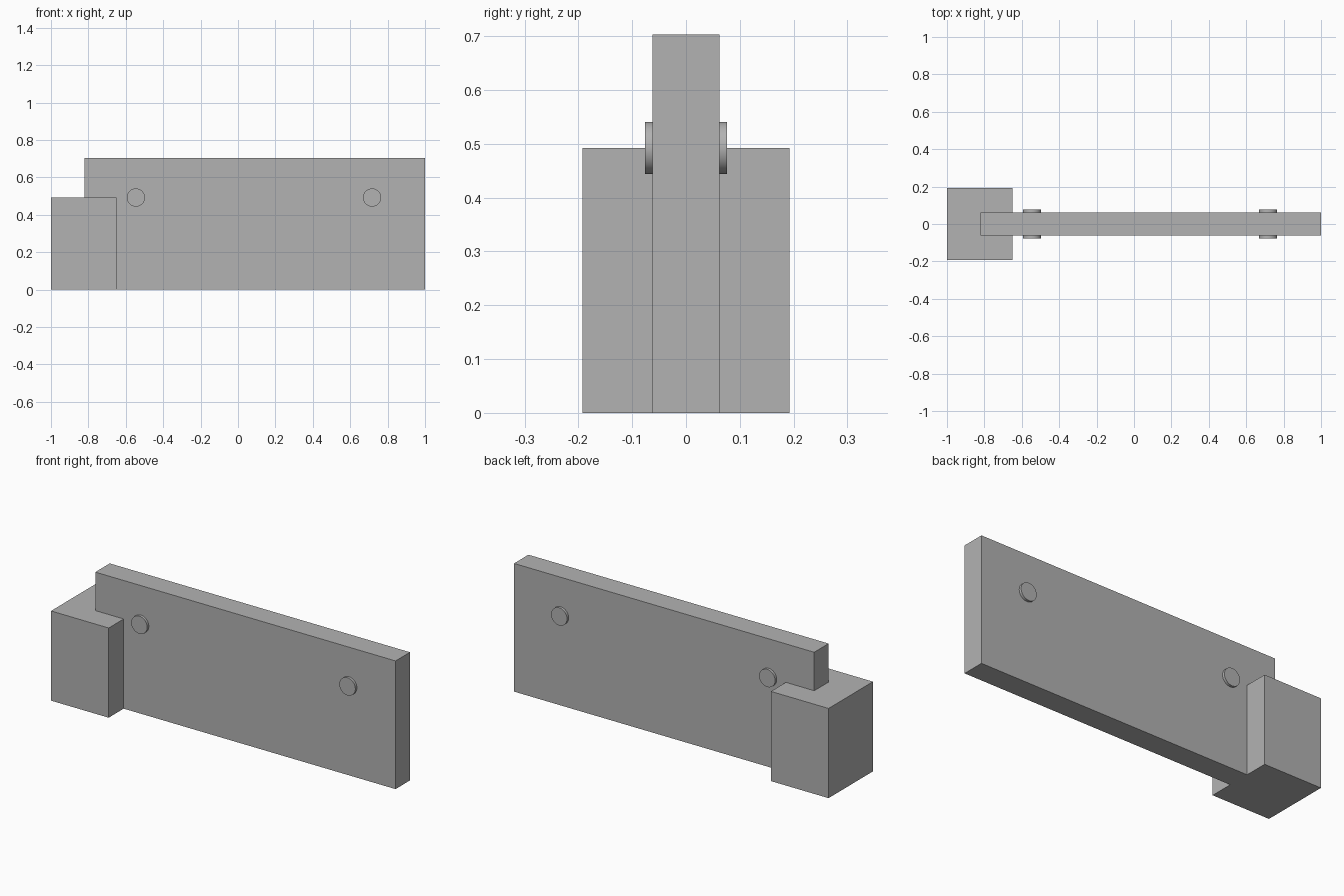
import bpy
import bmesh
import math
from mathutils import Matrix, Vector

cube = bpy.data.objects.get("Cube")
if cube:
    bpy.data.objects.remove(cube, do_unlink=True)

# Single material
GREY = (0.448, 0.448, 0.448, 1.0)
grey = bpy.data.materials.new("plain grey")
grey.use_nodes = True
grey.diffuse_color = GREY
grey.node_tree.nodes["Principled BSDF"].inputs["Base Color"].default_value = GREY


def finish(name, bm):
    bmesh.ops.recalc_face_normals(bm, faces=bm.faces)
    mesh = bpy.data.meshes.new(name)
    bm.to_mesh(mesh)
    bm.free()
    mesh.materials.append(grey)
    obj = bpy.data.objects.new(name, mesh)
    bpy.context.collection.objects.link(obj)
    return obj


def extrude_profile(name, profile, half_depth):
    """Extrude an x-z outline symmetrically along y."""
    bm = bmesh.new()
    face = bm.faces.new([bm.verts.new((x, -half_depth, z)) for x, z in profile])
    grown = bmesh.ops.extrude_face_region(bm, geom=[face])["geom"]
    verts = [v for v in grown if isinstance(v, bmesh.types.BMVert)]
    bmesh.ops.translate(bm, verts=verts, vec=(0, 2 * half_depth, 0))
    return finish(name, bm)


def add_pin(name, x, z, radius, y_in, y_out):
    """Short round disc standing on one face of the panel."""
    bm = bmesh.new()
    place = Matrix.Translation(Vector((x, (y_in + y_out) / 2, z)))
    bmesh.ops.create_cone(bm, cap_ends=True, segments=48, radius1=radius,
                          radius2=radius, depth=abs(y_out - y_in),
                          matrix=place @ Matrix.Rotation(math.pi / 2, 4, 'X'))
    obj = finish(name, bm)
    bpy.ops.object.select_all(action='DESELECT')
    obj.select_set(True)
    bpy.context.view_layer.objects.active = obj
    bpy.ops.object.shade_smooth_by_angle(angle=math.radians(30))


block_end, block_top = -0.65, 0.492
panel_end, panel_top, panel_half = -0.822, 0.703, 0.0625

# End block
extrude_profile("end_block", [(-1, 0), (block_end, 0),
                              (block_end, block_top), (-1, block_top)], 0.1925)

# Long panel, notched to rest on the block
extrude_profile("panel", [(block_end, 0), (1, 0), (1, panel_top),
                          (panel_end, panel_top), (panel_end, block_top),
                          (block_end, block_top)], panel_half)

# Round pins on both faces
for side, sign in (("front", -1), ("back", 1)):
    for end, x in (("right", -0.546), ("left", 0.717)):
        add_pin(f"{side}_{end}_pin", x, 0.4925, 0.0485,
                sign * panel_half, sign * 0.0765)
